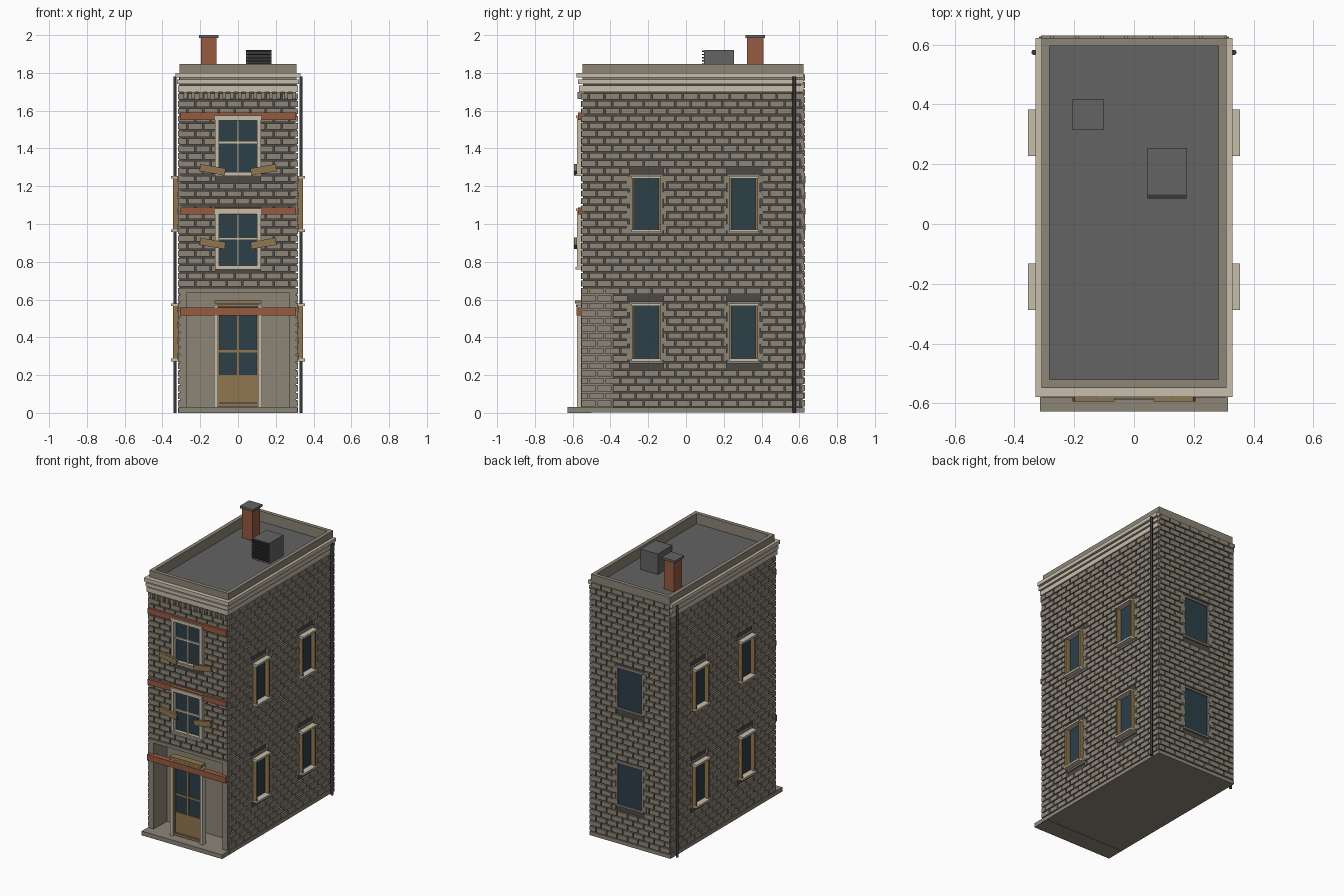
import bpy
import bmesh
import math
from mathutils import Matrix, Vector

cube = bpy.data.objects.get("Cube")
if cube:
    bpy.data.objects.remove(cube, do_unlink=True)


def material(name, r, g, b):
    m = bpy.data.materials.new(name)
    m.use_nodes = True
    m.diffuse_color = (r, g, b, 1)
    m.node_tree.nodes["Principled BSDF"].inputs["Base Color"].default_value = (r, g, b, 1)
    return m


BRICK = material("grey brick", .265, .235, .187)
MORTAR = material("dark mortar", .075, .068, .058)
TRIM = material("pale stone", .57, .51, .41)
RUST = material("red brown", .31, .105, .052)
WOOD = material("tan wood", .28, .185, .08)
GLASS = material("blue glass", .026, .049, .066)
ROOF = material("roof grey", .125, .125, .125)
IRON = material("dark iron", .042, .042, .046)


def part(name, mat, boxes):
    """One object from boxes (x0, x1, y0, y1, z0, z1[, turn about y])."""
    bm = bmesh.new()
    for x0, x1, y0, y1, z0, z1, *turn in boxes:
        centre = Vector((x0 + x1, y0 + y1, z0 + z1)) / 2
        m = Matrix.Translation(centre)
        if turn:
            m = m @ Matrix.Rotation(turn[0], 4, 'Y')
        bmesh.ops.create_cube(bm, size=1, matrix=m @ Matrix.Diagonal((x1 - x0, y1 - y0, z1 - z0, 1)))
    return finish(name, mat, bm)


def finish(name, mat, bm):
    mesh = bpy.data.meshes.new(name)
    bm.to_mesh(mesh)
    bm.free()
    mesh.materials.append(mat)
    ob = bpy.data.objects.new(name, mesh)
    bpy.context.collection.objects.link(ob)
    return ob


def ring(w, front, back, t, z0, z1):
    """Four bars round a rectangle, t wide."""
    return [(-w, -w + t, front, back, z0, z1), (w - t, w, front, back, z0, z1),
            (-w + t, w - t, front, front + t, z0, z1), (-w + t, w - t, back - t, back, z0, z1)]


def frame(u0, u1, z0, z1, t):
    """Border rectangles just outside an opening."""
    return [(u0 - t, u0, z0, z1), (u1, u1 + t, z0, z1),
            (u0 - t, u1 + t, z1, z1 + t), (u0 - t, u1 + t, z0 - t, z0)]


def teeth(u0, u1, z0, z1):
    """Alternating stone blocks beside an opening."""
    rows = [z0 + k * .042 for k in range(0, 7, 2)]
    return [(a, b, z, z + .036) for z in rows for a, b in ((u0 - .036, u0), (u1, u1 + .036))]


def on_side(s, rect, d0, d1):
    u0, u1, z0, z1 = rect
    a, b = sorted((s * d0, s * d1))
    return (a, b, u0, u1, z0, z1)


def along(rect, y0, y1):
    u0, u1, z0, z1 = rect
    return (u0, u1, y0, y1, z0, z1)


def bond(u0, u1, z0, z1, holes, pitch=.04, length=.083, gap=.008):
    """Running-bond brick rectangles, cut back around openings."""
    out = []
    rows = round((z1 - z0) / pitch)
    step = (z1 - z0) / rows
    for r in range(rows):
        lo, hi = z0 + r * step, z0 + (r + 1) * step - gap
        u = u0 - (length / 2 if r % 2 else 0)
        while u < u1:
            spans = [(max(u, u0), min(u + length - gap, u1))]
            for h0, h1, hz0, hz1 in holes:
                if hi > hz0 and lo < hz1:
                    spans = [s for a, b in spans for s in ((a, min(b, h0)), (max(a, h1), b))]
            out += [(a, b, lo, hi) for a, b in spans if b - a > .008]
            u += length
    return out


def grow(rect, t):
    return (rect[0] - t, rect[1] + t, rect[2] - t, rect[3] + t)


# Mortar core with a square entrance recess
part("wall_core", MORTAR, [(-.305, .305, -.545, .617, .66, 1.77), (-.305, .305, -.40, .617, .02, .66),
                           (-.305, -.275, -.545, -.40, .02, .66), (.275, .305, -.545, -.40, .02, .66)])
part("entrance_stonework", BRICK, [(-.275, .275, -.41, -.39, .02, .64), (-.307, .307, -.557, -.39, .637, .66),
                                   (-.307, -.27, -.557, -.39, .02, .637), (.27, .307, -.557, -.39, .02, .637)])

# Openings
floors = [(.28, .573), (.965, 1.247)]
side_windows = [(y0, y1, *z) for y0, y1 in ((-.28, -.14), (.235, .375)) for z in floors]
back_windows = [(-.095, .095, *z) for z in floors]
front_windows = [(-.1, .1, .78, 1.055), (-.1, .1, 1.275, 1.548)]

# Brick skins
side_bond = bond(-.552, .625, .035, 1.70, [grow(w, .02) for w in side_windows])
for s, side in ((-1, "right"), (1, "left")):
    part(side + "_bricks", BRICK, [on_side(s, r, .30, .318) for r in side_bond])
front_holes = [grow(w, .02) for w in front_windows]
part("front_bricks", BRICK, [along(r, -.557, -.54) for r in bond(-.305, .305, .668, 1.70, front_holes)])
back_holes = [grow(w, .016) for w in back_windows]
part("back_bricks", BRICK, [along(r, .61, .63) for r in bond(-.312, .312, .035, 1.80, back_holes)])

# Foundation and doorstep
part("foundation", BRICK, [(-.317, .317, -.55, .627, .002, .028)])
part("doorstep", BRICK, [(-.315, .315, -.627, -.5, 0, .03)])

# Side windows with timber jambs, pale heads and sills
for s, side in ((-1, "right"), (1, "left")):
    part(side + "_window_glass", GLASS, [on_side(s, w, .3, .312) for w in side_windows])
    jambs, caps, blocks = [], [], []
    for y0, y1, z0, z1 in side_windows:
        for a, b in ((y0 - .006, y0 + .006), (y1 - .006, y1 + .006)):
            jambs.append(on_side(s, (a, b, z0, z1), .3, .345))
        for z in (z0, z1):
            caps.append(on_side(s, (y0 - .008, y1 + .008, z - .007, z + .007), .3, .354))
        blocks += [on_side(s, r, .3, .316) for r in frame(y0, y1, z0, z1, .018)]
        blocks += [on_side(s, r, .3, .3195) for r in teeth(y0, y1, z0, z1)]
    part(side + "_window_jambs", WOOD, jambs)
    part(side + "_window_caps", TRIM, caps)
    part(side + "_window_blocks", BRICK, blocks)

# Back windows
part("back_window_glass", GLASS, [along(w, .61, .622) for w in back_windows])
part("back_window_blocks", BRICK, [along(r, .61, .629) for w in back_windows for r in frame(*w, .014)]
     + [along(r, .61, .6315) for w in back_windows for r in teeth(*w)])

# Front windows with surrounds, glazing bars, sills and loose boards
glass, trim, boards = [], [], []
for x0, x1, z0, z1 in front_windows:
    mid = (z0 + z1) / 2 + (.02 if z0 > 1 else .004)
    glass.append((x0, x1, -.553, -.53, z0, z1))
    trim += [along(r, -.577, -.54) for r in frame(x0, x1, z0, z1, .022)]
    trim += [(-.006, .006, -.562, -.54, z0, z1), (x0, x1, -.562, -.54, mid - .007, mid + .007)]
    trim += [(-.127, .127, -.582, -.54, z1 + .014, z1 + .026), (-.115, .115, -.584, -.54, z0 - .02, z0 - .008)]
    h = z0 + (.011 if z0 > 1 else .116)
    for s in (-1, 1):
        cx = s * .135
        boards.append((cx - .068, cx + .068, -.594, -.577, h - .018, h + .02, -s * math.radians(10)))
part("front_window_glass", GLASS, glass)
part("front_window_trim", TRIM, trim)
part("loose_boards", WOOD, boards)

# Rust coloured bands across the front
part("front_bands", RUST, [(-.307, .307, -.573, -.54, 1.05, 1.087), (-.307, .307, -.573, -.54, 1.55, 1.59),
                           (-.307, .307, -.58, -.54, .515, .557)])

# Door, posts and canopy
part("door_posts", TRIM, [(s * .117 - .011, s * .117 + .011, -.577, -.54, .03, .57) for s in (-1, 1)])
part("door_glass", GLASS, [(-.107, .107, -.553, -.545, .2, .575)])
part("door_timber", WOOD, [(-.1, .1, -.56, -.54, .055, .2), (-.107, -.097, -.565, -.54, .04, .53),
                           (.097, .107, -.565, -.54, .04, .53), (-.006, .006, -.56, -.54, .2, .53),
                           (-.1, .1, -.56, -.54, .32, .332), (-.107, .107, -.565, -.54, .035, .05)])
part("door_canopy", WOOD, [(-.125, .125, -.588, -.54, .578, .596), (-.112, .112, -.582, -.54, .56, .574)])

# Brackets, cornice and parapet
part("cornice_brackets", BRICK, [(-.288 + k * .041, -.268 + k * .041, -.575, -.54, 1.662, 1.70) for k in range(15)])
cornice = []
for out, z0, z1 in ((.01, 1.70, 1.733), (.016, 1.74, 1.765), (.022, 1.775, 1.80)):
    # front bar and side returns only
    w, f = .308 + out, -.557 - out
    cornice += ring(w, f, .622, .03, z0, z1)[:3]
part("cornice", TRIM, cornice)
part("parapet", BRICK, ring(.31, -.548, .622, .027, 1.76, 1.847))

# Roof, chimney and ventilation unit
part("roof_deck", ROOF, [(-.29, .29, -.525, .6, 1.765, 1.775)])
part("chimney", RUST, [(-.195, -.113, .322, .41, 1.77, 1.985)])
part("chimney_cap", ROOF, [(-.206, -.102, .314, .418, 1.984, 2.0)])
part("vent_unit", ROOF, [(.043, .178, .098, .254, 1.772, 1.92)])
part("vent_grille", IRON, [(.05, .171, .094, .1, 1.785, 1.912)]
     + [(.045, .176, .086, .1, 1.792 + k * .017, 1.799 + k * .017) for k in range(8)])

# Drainpipes near the back corners
for s, side in ((-1, "right"), (1, "left")):
    bm = bmesh.new()
    bmesh.ops.create_cone(bm, cap_ends=True, segments=10, radius1=.009, radius2=.009, depth=1.78,
                          matrix=Matrix.Translation((s * .334, .574, .89)))
    pipe = finish(side + "_drainpipe", IRON, bm)
    for poly in pipe.data.polygons:
        poly.use_smooth = len(poly.vertices) == 4
